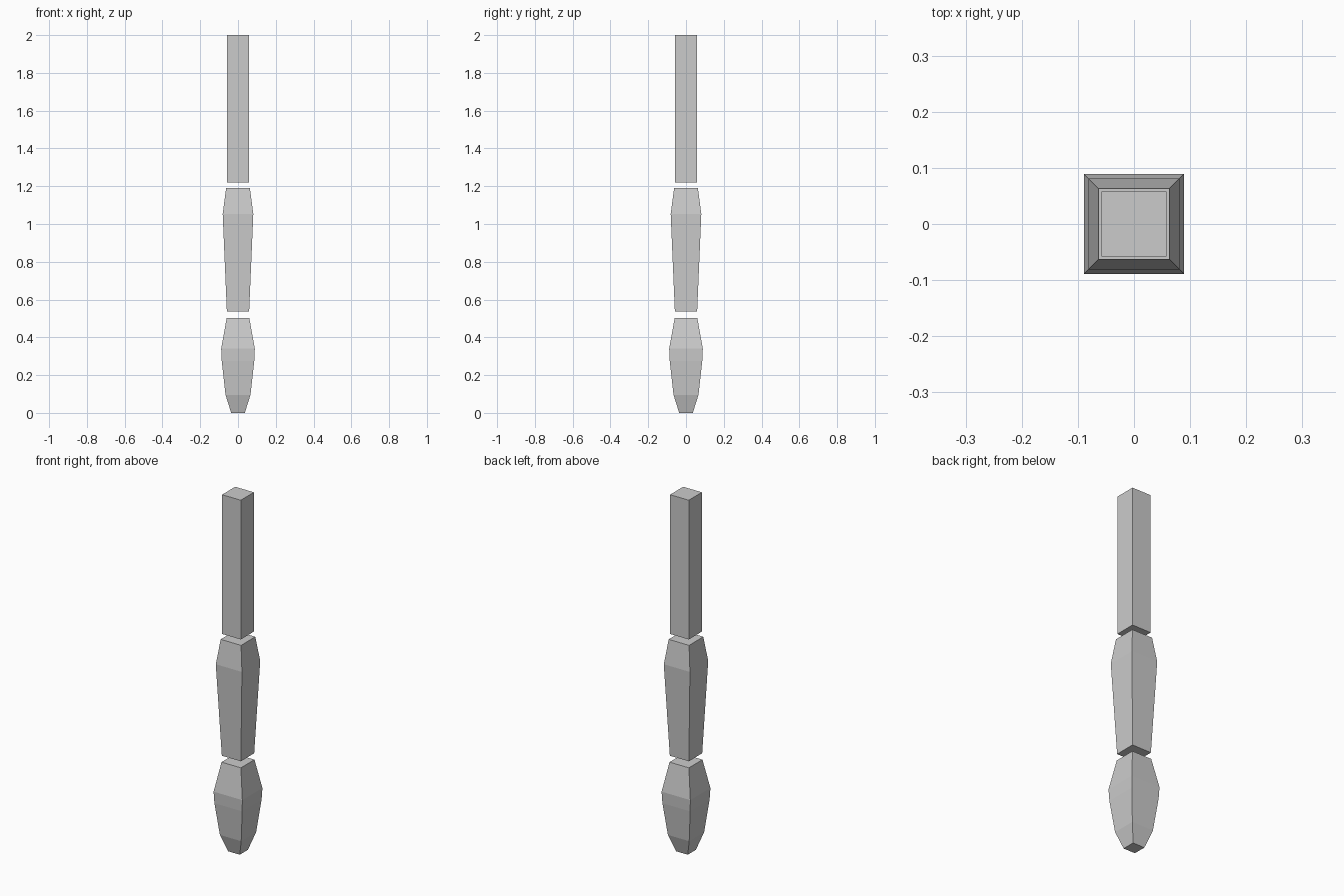
import bpy, bmesh

if "Cube" in bpy.data.objects:
    bpy.data.objects.remove(bpy.data.objects["Cube"])


def square_loft(name, profile):
    """Loft square sections given as (z, half width), capped at both ends."""
    bm = bmesh.new()
    rings = []
    for z, h in profile:
        rings.append([bm.verts.new((sx * h, sy * h, z))
                      for sx, sy in ((-1, -1), (1, -1), (1, 1), (-1, 1))])
    for a, b in zip(rings, rings[1:]):
        for i in range(4):
            j = (i + 1) % 4
            bm.faces.new((a[i], a[j], b[j], b[i]))
    bm.faces.new(rings[0][::-1])
    bm.faces.new(rings[-1])
    mesh = bpy.data.meshes.new(name)
    bm.to_mesh(mesh)
    bm.free()
    obj = bpy.data.objects.new(name, mesh)
    bpy.context.collection.objects.link(obj)
    return obj


# Straight upper post
square_loft("upper_post", [(1.22, 0.058), (2.0, 0.058)])

# Tapered middle segment
square_loft("middle_segment", [(0.538, 0.059), (1.053, 0.081), (1.19, 0.063)])

# Bulbous foot
square_loft("foot", [(0.0, 0.036), (0.095, 0.066), (0.275, 0.086),
                     (0.34, 0.089), (0.502, 0.06)])
